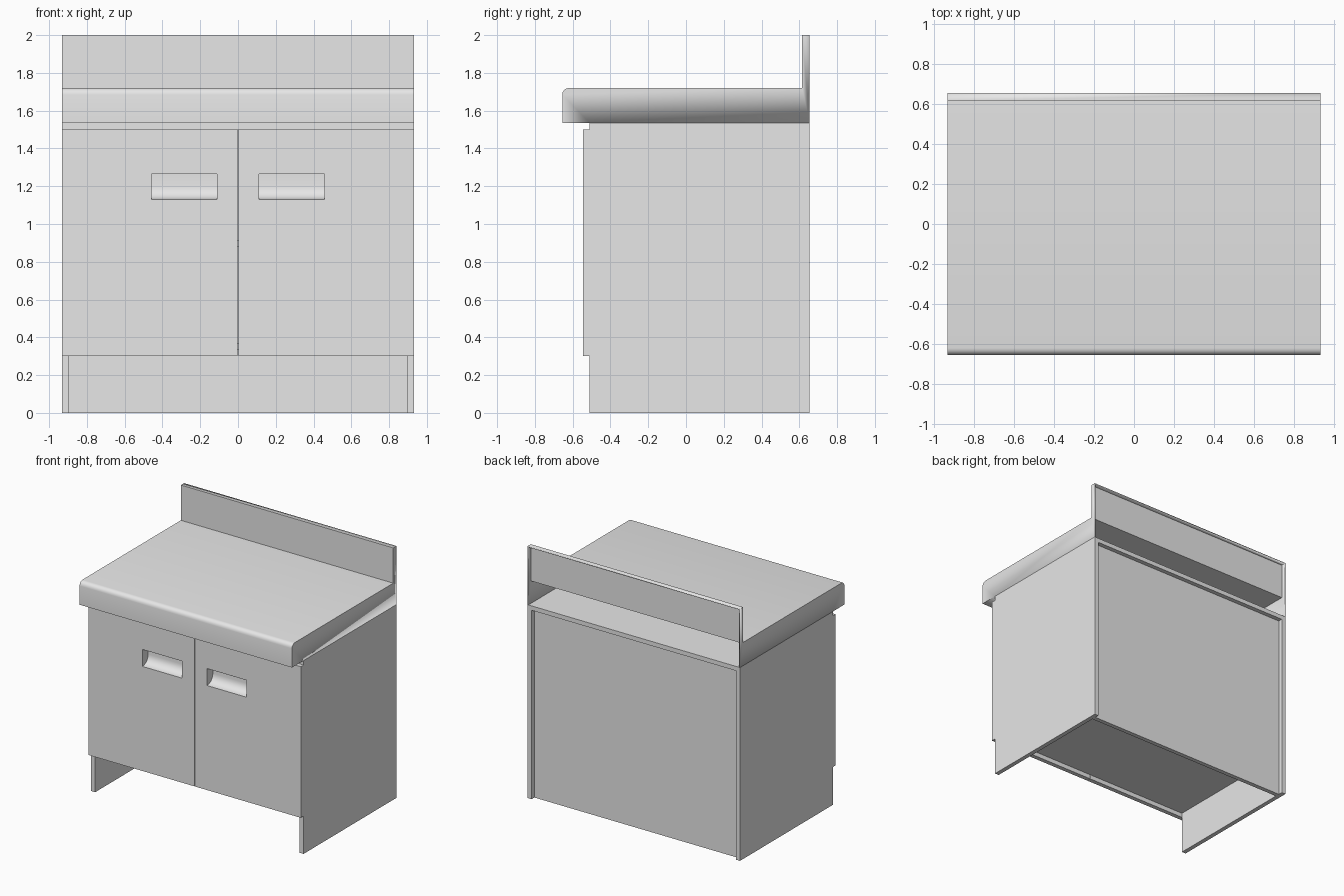
import bpy, bmesh
from math import sin, cos, pi, radians

cube = bpy.data.objects.get("Cube")
if cube:
    bpy.data.objects.remove(cube, do_unlink=True)

# Single painted-metal colour
GREY = (0.8, 0.8, 0.8, 1)
metal = bpy.data.materials.new("light_grey_metal")
metal.use_nodes = True
metal.diffuse_color = GREY
metal.node_tree.nodes["Principled BSDF"].inputs["Base Color"].default_value = GREY

W = 0.933                    # half width
T = 0.035                    # board thickness
FRONT, BACK = -0.51, 0.655   # carcass depth
TOP = 1.535                  # carcass height


def finish(name, bm, smooth=False):
    mesh = bpy.data.meshes.new(name)
    bm.to_mesh(mesh)
    bm.free()
    mesh.materials.append(metal)
    obj = bpy.data.objects.new(name, mesh)
    bpy.context.collection.objects.link(obj)
    if smooth:
        bpy.ops.object.select_all(action='DESELECT')
        obj.select_set(True)
        bpy.context.view_layer.objects.active = obj
        bpy.ops.object.shade_smooth_by_angle(angle=radians(30))
    return obj


def board(name, x, y, z):
    """Box between the given (low, high) ranges."""
    bm = bmesh.new()
    bmesh.ops.create_cube(bm, size=1)
    for v in bm.verts:
        v.co = [r[0] if c < 0 else r[1] for c, r in zip(v.co, (x, y, z))]
    return finish(name, bm)


def prism(name, profile, x0, x1, open_edges):
    """Extrude a (y, z) outline along x, leaving the listed outline edges open."""
    bm = bmesh.new()
    a = [bm.verts.new((x0, y, z)) for y, z in profile]
    b = [bm.verts.new((x1, y, z)) for y, z in profile]
    n = len(profile)
    walls = [bm.faces.new((a[i], a[(i + 1) % n], b[(i + 1) % n], b[i])) for i in range(n)]
    bm.faces.new(a)
    bm.faces.new(b)
    bmesh.ops.recalc_face_normals(bm, faces=bm.faces)
    bmesh.ops.delete(bm, geom=[walls[i % n] for i in open_edges], context='FACES_ONLY')
    return finish(name, bm, smooth=True)


def thicken(obj, thickness):
    mod = obj.modifiers.new("thickness", 'SOLIDIFY')
    mod.thickness = thickness
    mod.offset = -1
    mod.use_even_offset = True


# Carcass boards
inner = (-W + T, W - T)
board("top_panel", (-W, W), (FRONT, BACK), (TOP - T, TOP))
board("back_panel", inner, (BACK - 2 * T, BACK - T), (0, TOP - T))
board("bottom_panel", inner, (FRONT, BACK - 2 * T), (0.335, 0.37))
board("shelf", inner, (FRONT + 0.06, BACK - 2 * T), (0.88, 0.915))

# Doors with a slot and a curved finger scoop
HOLE_LOW, HOLE_HIGH = 1.13, 1.265
DOOR_FRONT = FRONT - T


def door(name, x0, x1, h0, h1):
    bm = bmesh.new()

    def ring(xa, xb, za, zb):
        return [bm.verts.new((x, DOOR_FRONT, z))
                for x, z in ((xa, za), (xb, za), (xb, zb), (xa, zb))]
    outer = ring(x0, x1, 0.3, TOP - T)
    hole = ring(h0, h1, HOLE_LOW, HOLE_HIGH)
    for i in range(4):
        j = (i + 1) % 4
        bm.faces.new((outer[i], outer[j], hole[j], hole[i]))
    thicken(finish(name, bm), T)


gap, depth = 0.001, 0.07
scoop = []
for i in range(7):
    t = i / 6 * pi / 2
    scoop.append((DOOR_FRONT + gap + depth * sin(t),
                  HOLE_LOW + gap + depth * (1 - cos(t))))
scoop += [(DOOR_FRONT + gap + depth, HOLE_HIGH - gap), (DOOR_FRONT + gap, HOLE_HIGH - gap)]

for side, s in (("left", 1), ("right", -1)):
    board(f"{side}_side_panel", sorted((s * W, s * (W - T))), (FRONT, BACK), (0, TOP - T))
    xs = sorted((s * 0.002, s * W))
    hs = sorted((s * 0.11, s * 0.458))
    door(f"{side}_door", *xs, *hs)
    prism(f"{side}_handle_scoop", scoop, hs[0] + gap, hs[1] - gap, [-1])

# Sheet-metal worktop with rolled front, end caps and hollow backsplash
DECK, EDGE, R = 1.72, -0.655, 0.035
outline = [(FRONT, TOP), (EDGE, TOP)]
for i in range(5):
    t = i / 4 * pi / 2
    outline.append((EDGE + R - R * cos(t), DECK - R + R * sin(t)))
outline += [(BACK - 0.04, DECK), (BACK - 0.04, 2), (BACK, 2), (BACK, TOP)]
worktop = prism("worktop_and_backsplash", outline, -W, W, [-1, -2])
thicken(worktop, 0.007)
